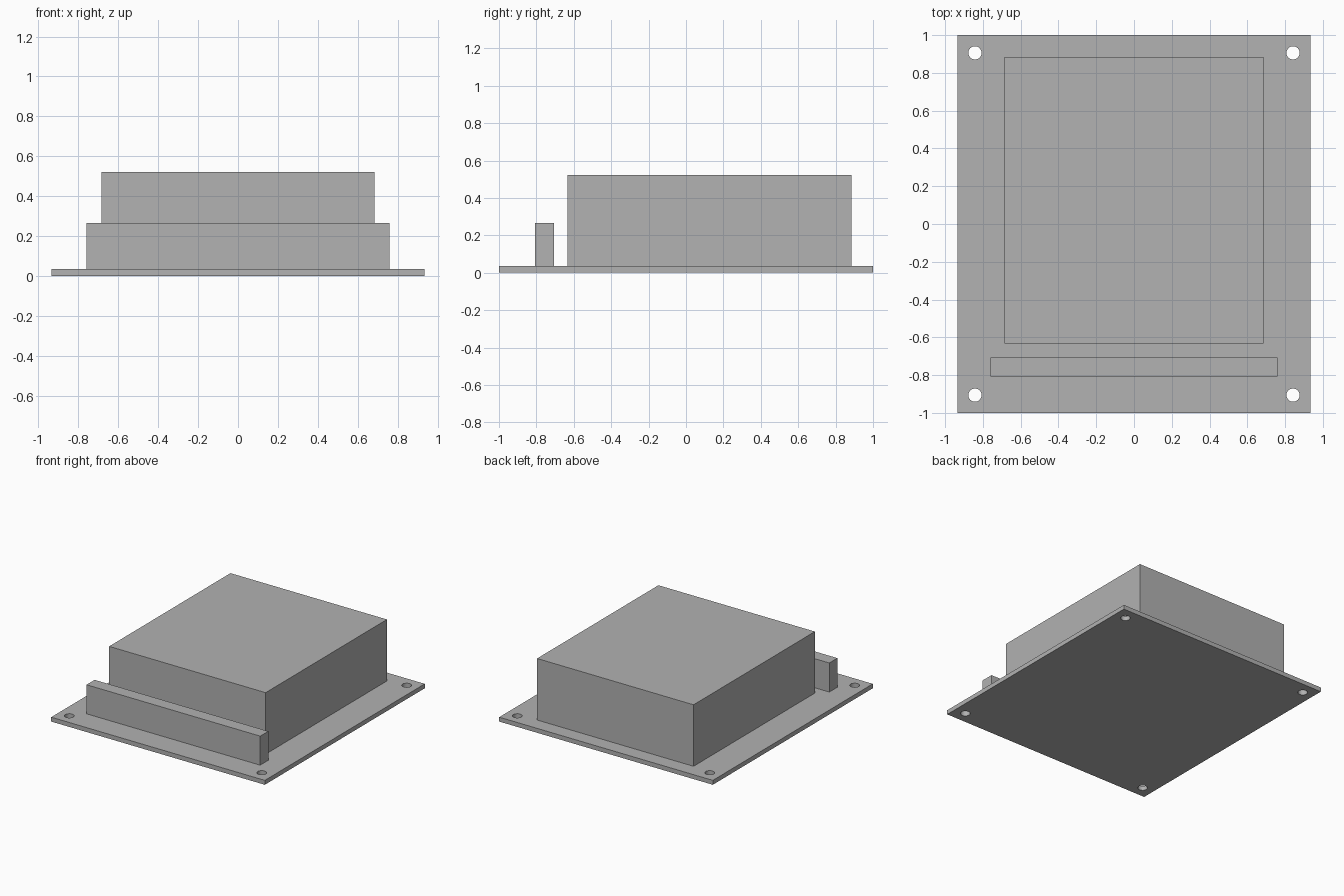
import bpy
import bmesh
from mathutils import Matrix

cube = bpy.data.objects.get("Cube")
if cube:
    bpy.data.objects.remove(cube, do_unlink=True)

# Single grey finish
GREY = (0.445, 0.445, 0.445, 1)
grey = bpy.data.materials.new("grey")
grey.use_nodes = True
grey.diffuse_color = GREY
grey.node_tree.nodes["Principled BSDF"].inputs["Base Color"].default_value = GREY


def add_object(name, bm):
    mesh = bpy.data.meshes.new(name)
    bm.to_mesh(mesh)
    bm.free()
    mesh.materials.append(grey)
    obj = bpy.data.objects.new(name, mesh)
    bpy.context.scene.collection.objects.link(obj)
    return obj


def box(name, low, high):
    bm = bmesh.new()
    bmesh.ops.create_cube(bm, size=1)
    for v in bm.verts:
        v.co = [h if c > 0 else l for c, l, h in zip(v.co, low, high)]
    return add_object(name, bm)


PLATE_TOP = 0.035

# Base plate, main housing block and front connector bar
plate = box("base_plate", (-0.935, -1, 0), (0.935, 1, PLATE_TOP))
box("housing_block", (-0.685, -0.633, PLATE_TOP), (0.685, 0.884, 0.522))
box("connector_bar", (-0.76, -0.808, PLATE_TOP), (0.76, -0.707, 0.265))

# Cutter with one pin per corner for the mounting holes
bm = bmesh.new()
for x in (-0.842, 0.842):
    for y in (-0.906, 0.906):
        bmesh.ops.create_cone(bm, cap_ends=True, segments=32, radius1=0.035,
                              radius2=0.035, depth=0.2,
                              matrix=Matrix.Translation((x, y, 0)))
cutter = add_object("hole_cutter", bm)
cutter.hide_render = True
cutter.hide_set(True)

# Drill the plate and keep its edges sharp
drill = plate.modifiers.new("mounting_holes", 'BOOLEAN')
drill.operation = 'DIFFERENCE'
drill.solver = 'EXACT'
drill.object = cutter
bpy.ops.object.select_all(action='DESELECT')
plate.select_set(True)
bpy.context.view_layer.objects.active = plate
bpy.ops.object.modifier_apply(modifier=drill.name)
bpy.data.objects.remove(cutter, do_unlink=True)
bpy.ops.object.shade_smooth_by_angle()
